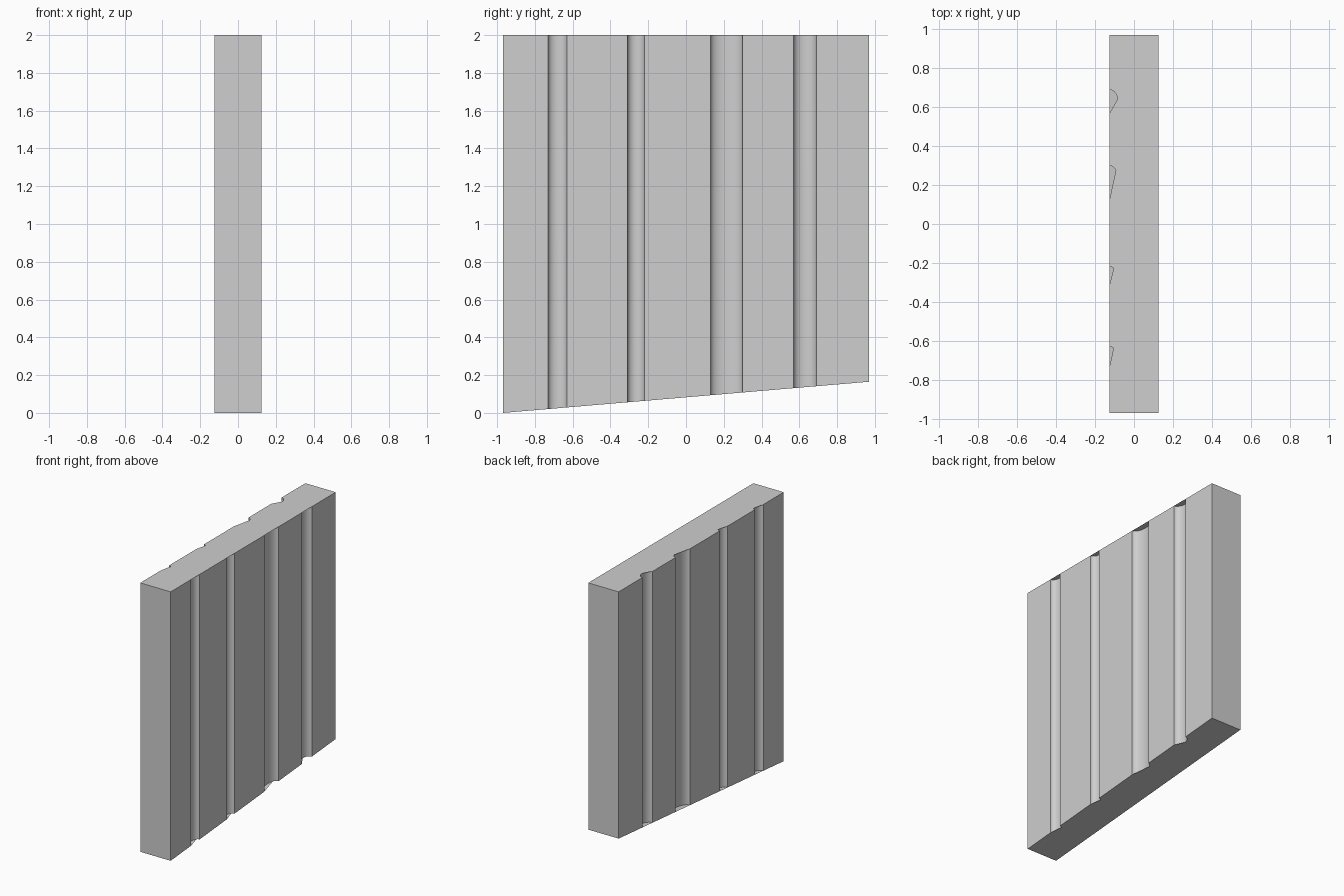
import bpy
import bmesh
from math import cos, sin, pi

if "Cube" in bpy.data.objects:
    bpy.data.objects.remove(bpy.data.objects["Cube"], do_unlink=True)

HALF_X, HALF_Y, TOP, RISE = 0.125, 0.97, 2.0, 0.165
STEPS = 16
# Grooves: low rim y, high rim y, depth, y where the cap notch meets the groove
GROOVES = [(-0.73, -0.63, 0.035, -0.64),
           (-0.31, -0.22, 0.037, -0.228),
           (0.13, 0.30, 0.045, 0.265),
           (0.57, 0.69, 0.042, 0.64)]


def floor_z(y):
    return RISE * (y + HALF_Y) / (2 * HALF_Y)


def side_line(style):
    """Points (x, y) along the +x side: 'groove', 'notch' or 'flat'."""
    pts = [(HALF_X, -HALF_Y)]
    if style != "flat":
        for low, high, depth, corner in GROOVES:
            mid, half = (low + high) / 2, (high - low) / 2
            for i in range(STEPS + 1):
                t = pi * (1 - i / STEPS)
                y = mid + half * cos(t)
                if style == "groove" or i == 0 or y >= corner:
                    pts.append((HALF_X - depth * sin(t), y))
    return pts + [(HALF_X, HALF_Y)]


def outline(right_style, left_style):
    mirrored = [(-x, y) for x, y in reversed(side_line(left_style))]
    return side_line(right_style) + mirrored


bm = bmesh.new()

# Grooved walls and plain ends
loop = outline("groove", "groove")
upper = [bm.verts.new((x, y, TOP)) for x, y in loop]
lower = [bm.verts.new((x, y, floor_z(y))) for x, y in loop]
for i in range(len(loop)):
    j = (i + 1) % len(loop)
    bm.faces.new((lower[i], lower[j], upper[j], upper[i]))

# Level top cap, notched on one side only
bm.faces.new([bm.verts.new((x, y, TOP)) for x, y in outline("flat", "notch")])

# Sloping bottom cap, notched on the opposite side
bm.faces.new([bm.verts.new((x, y, floor_z(y)))
              for x, y in reversed(outline("notch", "flat"))])

mesh = bpy.data.meshes.new("grooved_panel")
bm.to_mesh(mesh)
bm.free()
panel = bpy.data.objects.new("grooved_panel", mesh)
bpy.context.collection.objects.link(panel)

# Plain grey finish
grey = bpy.data.materials.new("light_grey")
grey.use_nodes = True
colour = (0.62, 0.62, 0.62, 1)
grey.diffuse_color = colour
grey.node_tree.nodes["Principled BSDF"].inputs["Base Color"].default_value = colour
mesh.materials.append(grey)

# Smooth groove curves with crisp rims
bpy.ops.object.select_all(action="DESELECT")
panel.select_set(True)
bpy.context.view_layer.objects.active = panel
bpy.ops.object.shade_smooth_by_angle(angle=pi / 6)
